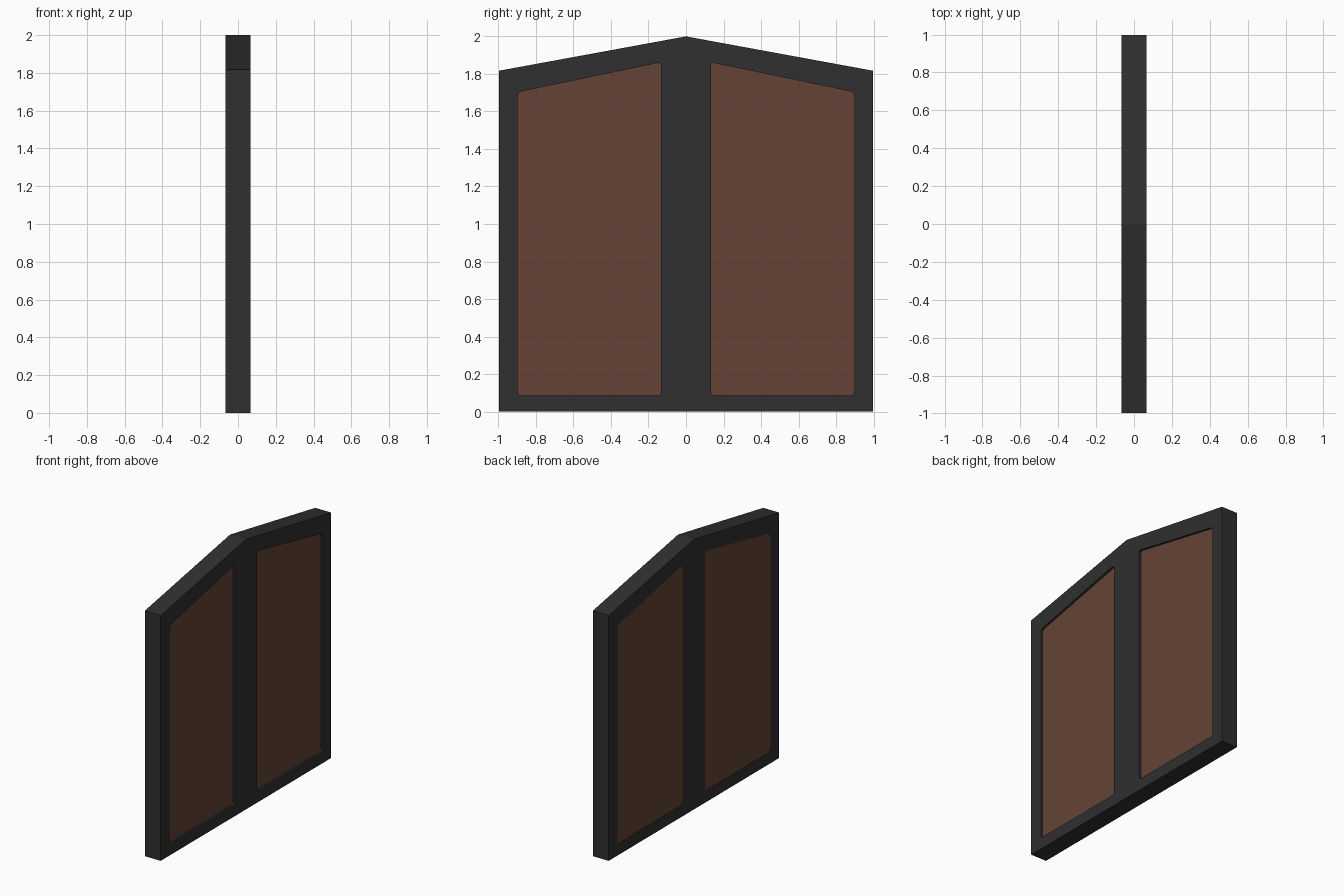
import bpy, bmesh
from mathutils import Vector

if "Cube" in bpy.data.objects:
    bpy.data.objects.remove(bpy.data.objects["Cube"])

HALF = 0.065   # half thickness of the frame


def material(name, rgb):
    m = bpy.data.materials.new(name)
    m.diffuse_color = (*rgb, 1)
    m.use_nodes = True
    m.node_tree.nodes["Principled BSDF"].inputs["Base Color"].default_value = m.diffuse_color
    return m


dark = material("dark grey frame", (0.029, 0.029, 0.029))
brown = material("brown panel", (0.128, 0.055, 0.036))


def rounded(points, r=0.022, steps=3):
    """Round each corner of a (y, z) outline with a small curve."""
    out = []
    for i, p in enumerate(points):
        p = Vector(p)
        a = p + (Vector(points[i - 1]) - p).normalized() * r
        b = p + (Vector(points[(i + 1) % len(points)]) - p).normalized() * r
        for k in range(steps + 1):
            t = k / steps
            out.append(a * (1 - t) ** 2 + p * 2 * t * (1 - t) + b * t * t)
    return out


def slab(name, outlines, x0, x1, mat):
    """Fill the first outline, leave the others as holes, extrude along x."""
    bm = bmesh.new()
    for loop in outlines:
        vs = [bm.verts.new((x0, p[0], p[1])) for p in loop]
        for i, v in enumerate(vs):
            bm.edges.new((vs[i - 1], v))
    bmesh.ops.triangle_fill(bm, edges=bm.edges[:], use_beauty=True, normal=(-1, 0, 0))
    ext = bmesh.ops.extrude_face_region(bm, geom=bm.faces[:], use_keep_orig=True)
    top = [g for g in ext["geom"] if isinstance(g, bmesh.types.BMVert)]
    bmesh.ops.translate(bm, verts=top, vec=(x1 - x0, 0, 0))
    bmesh.ops.recalc_face_normals(bm, faces=bm.faces[:])
    me = bpy.data.meshes.new(name)
    bm.to_mesh(me)
    bm.free()
    me.materials.append(mat)
    ob = bpy.data.objects.new(name, me)
    bpy.context.collection.objects.link(ob)
    return ob


# outlines of the gabled frame and its two window openings
gable = [(-0.997, 0), (0.997, 0), (0.997, 1.817), (0, 2), (-0.997, 1.817)]
opening = [(0.132, 0.085), (0.897, 0.085), (0.897, 1.703), (0.132, 1.862)]
right = rounded(opening)
left = [Vector((-p.x, p.y)) for p in right]

# frame, then panels: recessed on the +x side, almost flush on the -x side
slab("gable_frame", [gable, right, left], -HALF, HALF, dark)
slab("right_panel", [right], -HALF + 0.002, HALF - 0.016, brown)
slab("left_panel", [left], -HALF + 0.002, HALF - 0.016, brown)
